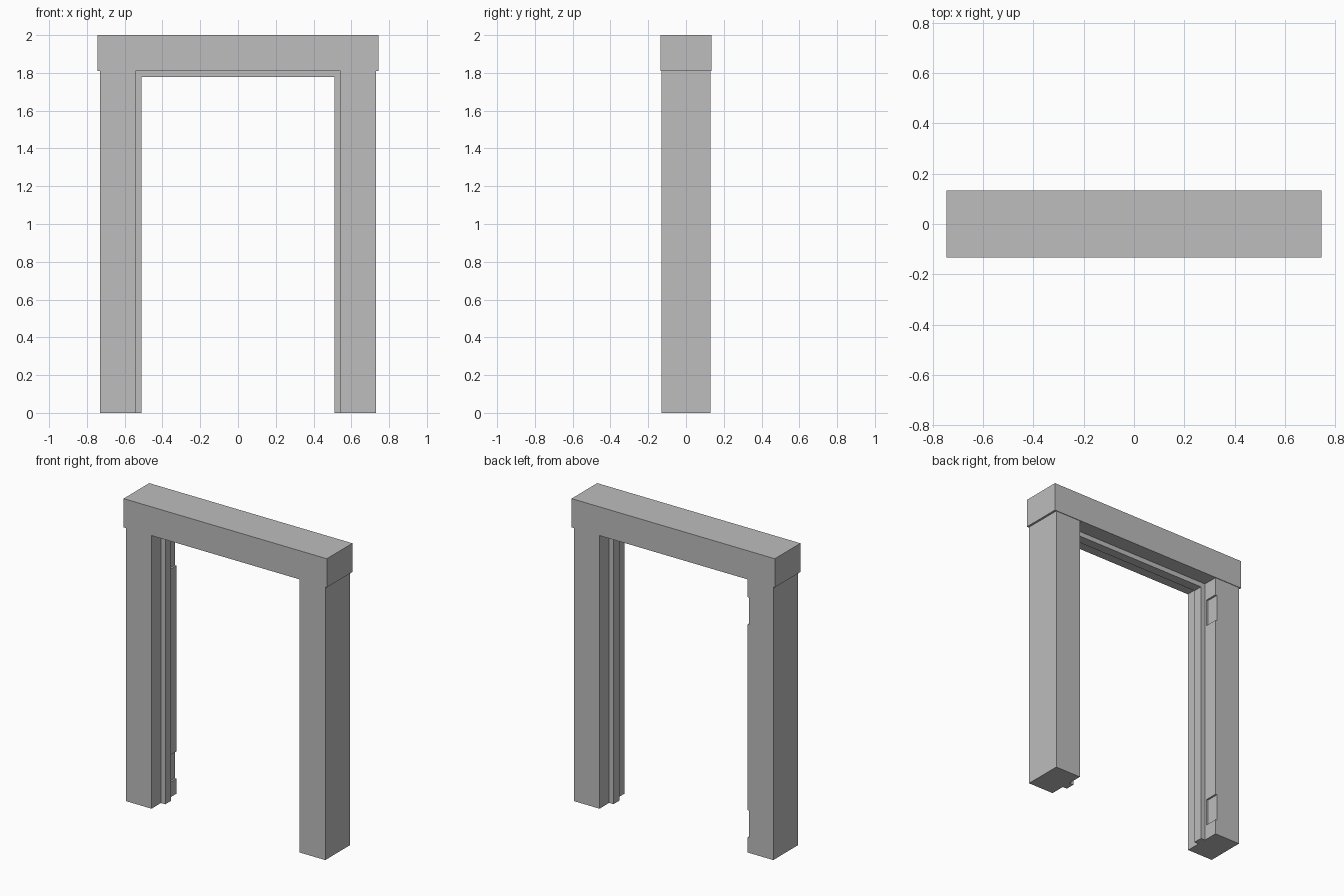
import bpy
import bmesh
from mathutils import Vector

cube = bpy.data.objects.get("Cube")
if cube:
    bpy.data.objects.remove(cube, do_unlink=True)

# Main dimensions
OUTER, INNER, STOP = 0.73, 0.542, 0.51
DEPTH, STOP_FRONT, STOP_BACK = 0.13, -0.032, 0.03
HEAD_Z, TOP = 1.81, 2.0

grey = bpy.data.materials.new("plain grey")
grey.use_nodes = True
grey.diffuse_color = (0.51, 0.51, 0.51, 1)
grey.node_tree.nodes["Principled BSDF"].inputs["Base Color"].default_value = grey.diffuse_color


def extrude(name, outline, direction):
    """Solid made by sweeping a closed outline along a vector."""
    bm = bmesh.new()
    face = bm.faces.new([bm.verts.new(p) for p in outline])
    swept = bmesh.ops.extrude_face_region(bm, geom=[face])["geom"]
    moved = [v for v in swept if isinstance(v, bmesh.types.BMVert)]
    bmesh.ops.translate(bm, verts=moved, vec=Vector(direction))
    # the starting face stays as the end cap
    if face.is_valid is False:
        bmesh.ops.holes_fill(bm, edges=bm.edges)
    bmesh.ops.recalc_face_normals(bm, faces=bm.faces)
    mesh = bpy.data.meshes.new(name)
    bm.to_mesh(mesh)
    bm.free()
    mesh.materials.append(grey)
    obj = bpy.data.objects.new(name, mesh)
    bpy.context.collection.objects.link(obj)
    return obj


def box(name, x0, x1, y0, y1, z0, z1):
    outline = [(x0, y0, z0), (x1, y0, z0), (x1, y1, z0), (x0, y1, z0)]
    return extrude(name, outline, (0, 0, z1 - z0))


# Jambs: one profile with the door stop, mirrored to both sides
profile = [(OUTER, -DEPTH), (OUTER, DEPTH), (INNER, DEPTH), (INNER, STOP_BACK),
           (STOP, STOP_BACK), (STOP, STOP_FRONT), (INNER, STOP_FRONT), (INNER, -DEPTH)]
jambs = {}
for name, side in (("left_jamb", 1), ("right_jamb", -1)):
    jambs[name] = extrude(name, [(side * x, y, 0) for x, y in profile], (0, 0, HEAD_Z))

# Head beam with its door stop
box("head_beam", -0.744, 0.744, -0.134, 0.134, HEAD_Z, TOP)
box("head_stop", -STOP, STOP, STOP_FRONT, STOP_BACK, 1.778, HEAD_Z)

# Hinge recesses cut into the right jamb, open to the back
hinged = jambs["right_jamb"]
for bottom in (0.10, 1.51):
    cutter = box("hinge_cutter", -INNER - 0.012, -INNER + 0.02, 0.045, DEPTH + 0.02,
                 bottom, bottom + 0.18)
    cutter.hide_render = True
    cut = hinged.modifiers.new("hinge_recess", 'BOOLEAN')
    cut.operation = 'DIFFERENCE'
    cut.solver = 'EXACT'
    cut.object = cutter
    bpy.context.view_layer.objects.active = hinged
    bpy.ops.object.modifier_apply(modifier=cut.name)
    bpy.data.objects.remove(cutter, do_unlink=True)
